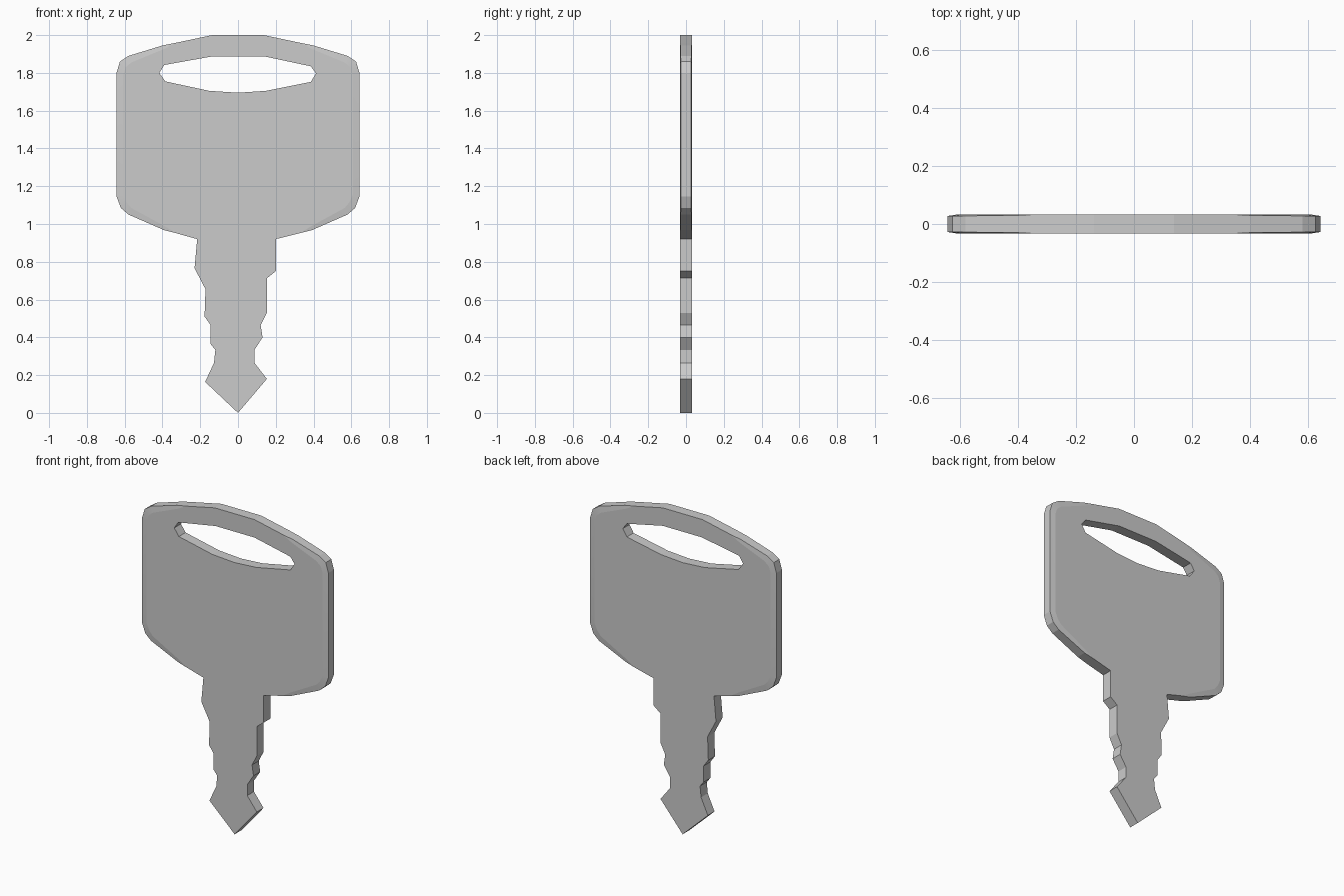
import bpy, bmesh

if "Cube" in bpy.data.objects:
    bpy.data.objects.remove(bpy.data.objects["Cube"])

HALF = 0.033  # half thickness of the plate

# Right half of the head: x, z, rim half thickness, inset of the flat face in x and z
head = [
    (0.137, 2.0, HALF, 0, 0), (0.33, 1.959, HALF, 0, 0),
    (0.40, 1.945, 0.030, 0.005, 0.02), (0.58, 1.89, 0.028, 0.015, 0.035),
    (0.625, 1.86, 0.0275, 0.03, 0.03), (0.643, 1.80, 0.0275, 0.035, 0.01),
    (0.643, 1.146, 0.0275, 0.035, -0.01), (0.62, 1.085, 0.0275, 0.03, -0.03),
    (0.58, 1.05, 0.028, 0.015, -0.035), (0.39, 0.967, 0.030, 0.005, -0.02),
    (0.33, 0.952, HALF, 0, 0),
]
# Toothed blade, from the right shoulder round the tip to the left shoulder
blade = [
    (0.20, 0.92), (0.20, 0.75), (0.153, 0.713), (0.153, 0.53), (0.12, 0.465),
    (0.13, 0.40), (0.087, 0.333), (0.087, 0.265), (0.153, 0.18), (0, 0),
    (-0.174, 0.164), (-0.127, 0.265), (-0.12, 0.333), (-0.145, 0.365),
    (-0.145, 0.465), (-0.177, 0.51), (-0.172, 0.655), (-0.23, 0.766), (-0.216, 0.92),
]
# Key ring slot
slot = [
    (-0.132, 1.888), (0.137, 1.888), (0.385, 1.835), (0.413, 1.797), (0.385, 1.752),
    (0.148, 1.705), (0, 1.695), (-0.153, 1.705), (-0.385, 1.755), (-0.417, 1.80), (-0.39, 1.842),
]

outline = head + [(x, z, HALF, 0, 0) for x, z in blade]
outline += [(-x, z, t, -dx, dz) for x, z, t, dx, dz in reversed(head)]

bm = bmesh.new()


def ring(points):
    return [bm.verts.new(p) for p in points]


def band(a, b, smooth):
    # Quads joining two rings, skipping shared vertices
    for i in range(len(a)):
        j = (i + 1) % len(a)
        corners = list(dict.fromkeys([a[i], a[j], b[j], b[i]]))
        if len(corners) > 2:
            bm.faces.new(corners).smooth = smooth


def loop_edges(r):
    pairs = [(r[i], r[(i + 1) % len(r)]) for i in range(len(r))]
    return [bm.edges.get(p) or bm.edges.new(p) for p in pairs]


rims, holes = [], []
for side in (-1, 1):
    rim = ring((x, side * t, z) for x, z, t, dx, dz in outline)
    # Flat face boundary, sharing the rim where there is no soft edge
    flat = [v if (dx == 0 and dz == 0) else bm.verts.new((x - dx, side * HALF, z - dz))
            for v, (x, z, t, dx, dz) in zip(rim, outline)]
    hole = ring((x, side * HALF, z) for x, z in slot)
    band(rim, flat, True)
    bmesh.ops.triangle_fill(bm, use_beauty=True, use_dissolve=False,
                            edges=loop_edges(flat) + loop_edges(hole), normal=(0, side, 0))
    rims.append(rim)
    holes.append(hole)

# Outer wall and slot wall
band(*rims, False)
band(*holes, False)
bmesh.ops.recalc_face_normals(bm, faces=bm.faces[:])

mesh = bpy.data.meshes.new("key")
bm.to_mesh(mesh)
bm.free()
key = bpy.data.objects.new("key", mesh)
bpy.context.collection.objects.link(key)
